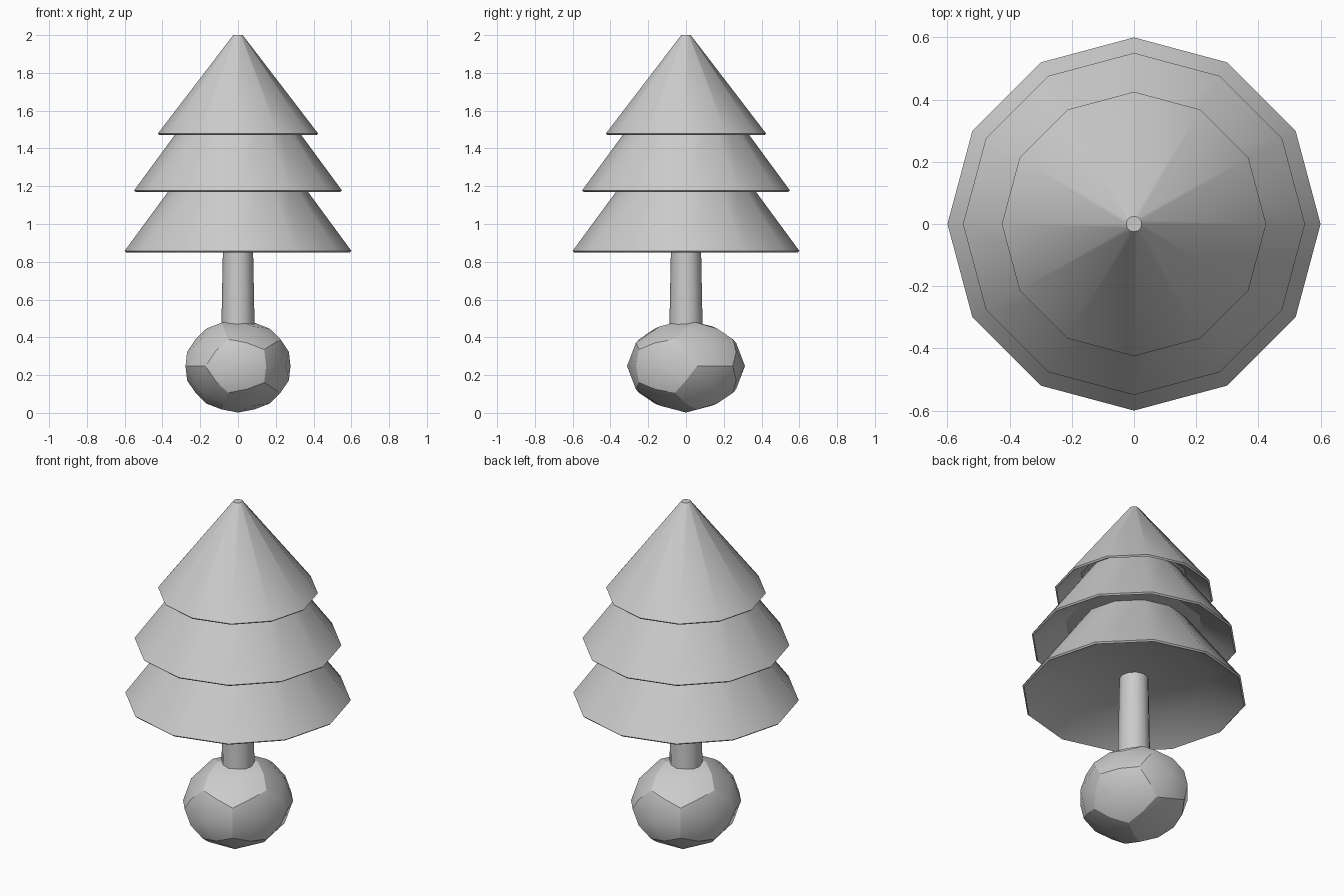
import bpy, bmesh, math
from mathutils import Vector

if "Cube" in bpy.data.objects:
    bpy.data.objects.remove(bpy.data.objects["Cube"])


def finish(name, bm, angle=None):
    bmesh.ops.recalc_face_normals(bm, faces=bm.faces)
    mesh = bpy.data.meshes.new(name)
    bm.to_mesh(mesh)
    bm.free()
    ob = bpy.data.objects.new(name, mesh)
    bpy.context.collection.objects.link(ob)
    if angle:
        bpy.ops.object.select_all(action='DESELECT')
        ob.select_set(True)
        bpy.context.view_layer.objects.active = ob
        bpy.ops.object.shade_smooth_by_angle(angle=math.radians(angle))
    return ob


def lathe(name, profile, sides=12):
    """Stack rings of (radius, z), bridge them and cap both ends."""
    bm = bmesh.new()
    rings = []
    for r, z in profile:
        rings.append([bm.verts.new((r * math.cos(math.tau * i / sides),
                                    r * math.sin(math.tau * i / sides), z))
                      for i in range(sides)])
    for a, b in zip(rings, rings[1:]):
        for i in range(sides):
            j = (i + 1) % sides
            bm.faces.new((a[i], a[j], b[j], b[i]))
    bm.faces.new(rings[0])
    bm.faces.new(rings[-1])
    return finish(name, bm, 31)


# Foliage tiers: recessed underside, thin lip, sloping skirt
tiers = [("lower_foliage", 0.60, 0.85, 0.29, 1.28),
         ("middle_foliage", 0.55, 1.17, 0.255, 1.58),
         ("upper_foliage", 0.425, 1.47, 0.025, 2.0)]
for name, r, z, r_top, z_top in tiers:
    lathe(name, [(r * 0.67, z + 0.105), (r - 0.008, z), (r, z + 0.008), (r_top, z_top)])

# Trunk
lathe("trunk", [(0.09, 0.35), (0.078, 0.96)])

# Root ball: icosahedron split into quads on a sphere, creased along pentagons
ico = bmesh.new()
for side in (-1, 1):
    ico.verts.new((0, side, 0))
    for k in range(5):
        a = math.tau * k / 5
        ico.verts.new((-side * 0.8944 * math.cos(a), side * 0.4472, 0.8944 * math.sin(a)))
bmesh.ops.convex_hull(ico, input=ico.verts)
size, centre = Vector((0.283, 0.312, 0.246)), Vector((0, 0, 0.248))
ball = bmesh.new()


def add(p):
    return ball.verts.new(Vector(x * s for x, s in zip(p.normalized(), size)) + centre)


cache = {v: add(v.co) for v in ico.verts}
cache.update({e: add(e.verts[0].co + e.verts[1].co) for e in ico.edges})
creases = []
for f in ico.faces:
    mid = add(f.calc_center_median())
    for loop in f.loops:
        ball.faces.new((cache[loop.vert], cache[loop.edge], mid,
                        cache[loop.link_loop_prev.edge]))
    creases += mid.link_edges
for f in ball.faces:
    f.smooth = True
for e in creases:
    e.smooth = False
ico.free()
finish("root_ball", ball)
